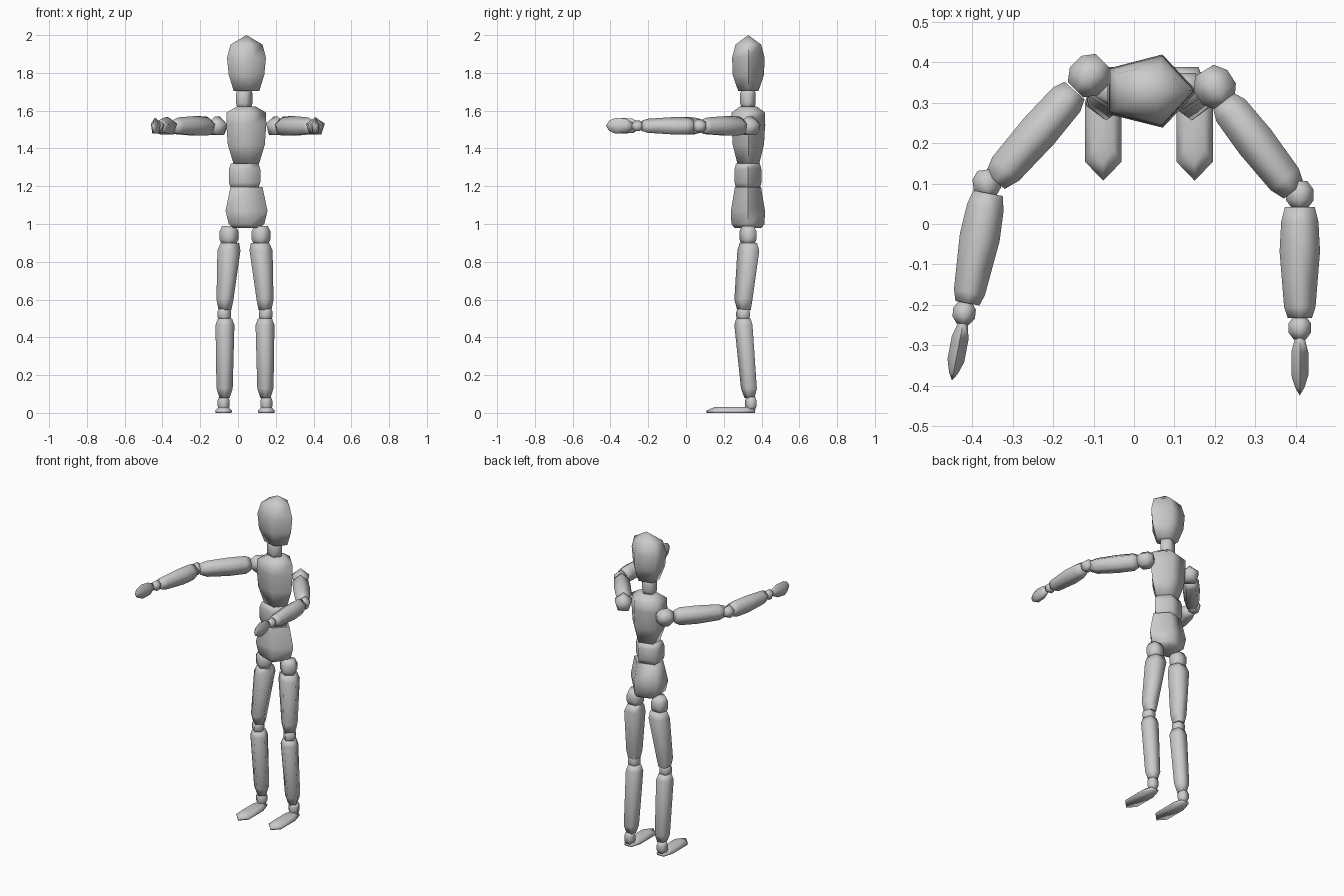
import bpy, bmesh, math
from mathutils import Vector

cube = bpy.data.objects.get("Cube")
if cube:
    bpy.data.objects.remove(cube, do_unlink=True)

grey = bpy.data.materials.new("light_grey")
grey.use_nodes = True
colour = (0.6, 0.6, 0.6, 1)
grey.diffuse_color = colour
grey.node_tree.nodes["Principled BSDF"].inputs["Base Color"].default_value = colour

X, Y, Z = Vector((1, 0, 0)), Vector((0, 1, 0)), Vector((0, 0, 1))
MID = 0.037


def pentagon(turn):
    """Five points stretched to fill the square from -1 to 1."""
    points = [(math.cos(turn + i * math.tau / 5), math.sin(turn + i * math.tau / 5)) for i in range(5)]

    def fit(values):
        low, high = min(values), max(values)
        return [2 * (v - low) / (high - low) - 1 for v in values]
    return list(zip(fit([p[0] for p in points]), fit([p[1] for p in points])))


def loft(name, sections, u=X, v=Y, shape=None):
    """Skin a closed solid over sections of (centre, half width, half depth)."""
    shape = shape or pentagon(0)
    bm = bmesh.new()
    rings = [[bm.verts.new(c + u * a * p + v * b * q) for p, q in shape] for c, a, b in sections]
    n = len(shape)
    for low, high in zip(rings, rings[1:]):
        for i in range(n):
            j = (i + 1) % n
            bm.faces.new((low[i], low[j], high[j], high[i]))
    bm.faces.new(rings[0][::-1])
    bm.faces.new(rings[-1])
    bmesh.ops.remove_doubles(bm, verts=bm.verts, dist=0.0005)
    bmesh.ops.recalc_face_normals(bm, faces=bm.faces)
    mesh = bpy.data.meshes.new(name)
    bm.to_mesh(mesh)
    bm.free()
    mesh.materials.append(grey)
    obj = bpy.data.objects.new(name, mesh)
    bpy.context.collection.objects.link(obj)
    bpy.ops.object.select_all(action="DESELECT")
    obj.select_set(True)
    bpy.context.view_layer.objects.active = obj
    bpy.ops.object.shade_smooth_by_angle(angle=math.radians(80))
    return obj


def upright(name, x, y, sections):
    """Body part on a vertical axis; sections are (height, half width, half depth)."""
    loft(name, [(Vector((x, y, z)), a, b) for z, a, b in sections])


def limb(name, start, end, stations, height=1.52):
    """Level arm part; stations are (fraction, half width, half height)."""
    p, q = Vector((*start, height)), Vector((*end, height))
    side = (q - p).cross(Z).normalized()
    loft(name, [(p.lerp(q, t), a, b) for t, a, b in stations], side, Z, pentagon(math.pi / 2))


# Head and trunk
upright("head", 0.045, 0.33, [(1.705, 0.068, 0.054), (1.79, 0.094, 0.083), (1.88, 0.103, 0.086),
                              (1.95, 0.085, 0.068), (2, 0, 0)])
upright("neck", 0.033, 0.328, [(1.61, 0.035, 0.033), (1.64, 0.044, 0.041), (1.69, 0.044, 0.041),
                               (1.71, 0.037, 0.035)])
upright("chest", 0.044, 0.33, [(1.32, 0.068, 0.058), (1.42, 0.098, 0.083), (1.53, 0.106, 0.089),
                               (1.59, 0.104, 0.088), (1.622, 0.05, 0.045)])
upright("waist", 0.035, 0.328, [(1.19, 0.073, 0.063), (1.22, 0.083, 0.071), (1.29, 0.083, 0.071),
                                (1.32, 0.073, 0.063)])
upright("pelvis", 0.045, 0.328, [(0.98, 0.07, 0.072), (1.0, 0.094, 0.088), (1.07, 0.111, 0.09),
                                 (1.195, 0.085, 0.069)])


def leg_part(name, sections):
    """Mirrored pair; sections are (height, offset from midline, depth, half width, half depth)."""
    for label, s in (("left", 1), ("right", -1)):
        loft(f"{label}_{name}", [(Vector((MID + s * x, y, z)), a, b) for z, x, y, a, b in sections],
             shape=pentagon(-math.pi / 2))


# Legs
leg_part("hip_joint", [(0.89, 0.085, 0.328, 0.038, 0.035), (0.92, 0.085, 0.328, 0.05, 0.045),
                       (0.96, 0.085, 0.328, 0.05, 0.045), (0.99, 0.085, 0.328, 0.036, 0.032)])
leg_part("thigh", [(0.545, 0.106, 0.307, 0.034, 0.036), (0.6, 0.106, 0.304, 0.045, 0.048),
                   (0.86, 0.085, 0.33, 0.061, 0.058), (0.9, 0.08, 0.33, 0.049, 0.046)])
leg_part("knee", [(0.49, 0.108, 0.304, 0.03, 0.03), (0.51, 0.11, 0.302, 0.036, 0.036),
                  (0.535, 0.11, 0.302, 0.036, 0.036), (0.555, 0.108, 0.304, 0.03, 0.03)])
leg_part("shin", [(0.08, 0.108, 0.336, 0.027, 0.027), (0.13, 0.108, 0.333, 0.043, 0.042),
                  (0.465, 0.106, 0.304, 0.05, 0.048), (0.5, 0.106, 0.304, 0.037, 0.038)])
leg_part("ankle", [(0.015, 0.113, 0.343, 0.024, 0.022), (0.035, 0.113, 0.343, 0.032, 0.03),
                   (0.065, 0.113, 0.343, 0.032, 0.03), (0.085, 0.113, 0.343, 0.024, 0.024)])

# Feet: slabs with a pointed toe and a sloping rim
sole = [(0, -1), (1, -0.64), (1, 0.5), (0.55, 1), (-0.55, 1), (-1, 0.5), (-1, -0.64)]
for label, s in (("left", 1), ("right", -1)):
    ankle_x = MID + s * 0.113
    loft(f"{label}_foot", [(Vector((ankle_x, 0.237, 0)), 0.042, 0.127),
                           (Vector((ankle_x, 0.237, 0.012)), 0.045, 0.13),
                           (Vector((ankle_x, 0.245, 0.03)), 0.026, 0.095)], shape=sole)

# Arms
ball = [(0, 0.55, 0.55), (0.3, 1, 1), (0.7, 1, 1), (1, 0.55, 0.55)]


def joint(name, centre, toward, size):
    """Faceted ball lying along the direction of the arm."""
    c = Vector(centre)
    step = (Vector(toward) - c).normalized() * size
    limb(name, c - step, c + step, [(t, a * size, b * size) for t, a, b in ball])


sleeve = [(0, 0.033, 0.036), (0.1, 0.045, 0.05), (0.45, 0.049, 0.051), (0.87, 0.044, 0.044), (1, 0.031, 0.031)]
cuff = [(0, 0.037, 0.036), (0.13, 0.046, 0.045), (0.4, 0.05, 0.046), (0.9, 0.039, 0.037), (1, 0.03, 0.028)]
mitten = [(0, 0.012, 0.018), (0.25, 0.021, 0.037), (0.65, 0.021, 0.042), (0.87, 0.011, 0.028), (1, 0, 0)]

# Joint positions from shoulder to fingertip, seen in plan
arms = {
    "left": [(0.2, 0.338), (0.222, 0.303), (0.395, 0.082), (0.41, 0.072), (0.41, 0.042), (0.41, -0.232),
             (0.41, -0.257), (0.41, -0.282), (0.41, -0.424)],
    "right": [(-0.11, 0.367), (-0.147, 0.33), (-0.343, 0.107), (-0.364, 0.1), (-0.361, 0.076), (-0.412, -0.196),
              (-0.42, -0.22), (-0.423, -0.246), (-0.45, -0.387)],
}
for label, p in arms.items():
    joint(f"{label}_shoulder", p[0], p[1], 0.049)
    limb(f"{label}_upper_arm", p[1], p[2], sleeve)
    joint(f"{label}_elbow", p[3], p[4], 0.034)
    limb(f"{label}_forearm", p[4], p[5], cuff)
    joint(f"{label}_wrist", p[6], p[7], 0.028)
    limb(f"{label}_hand", p[7], p[8], mitten)
